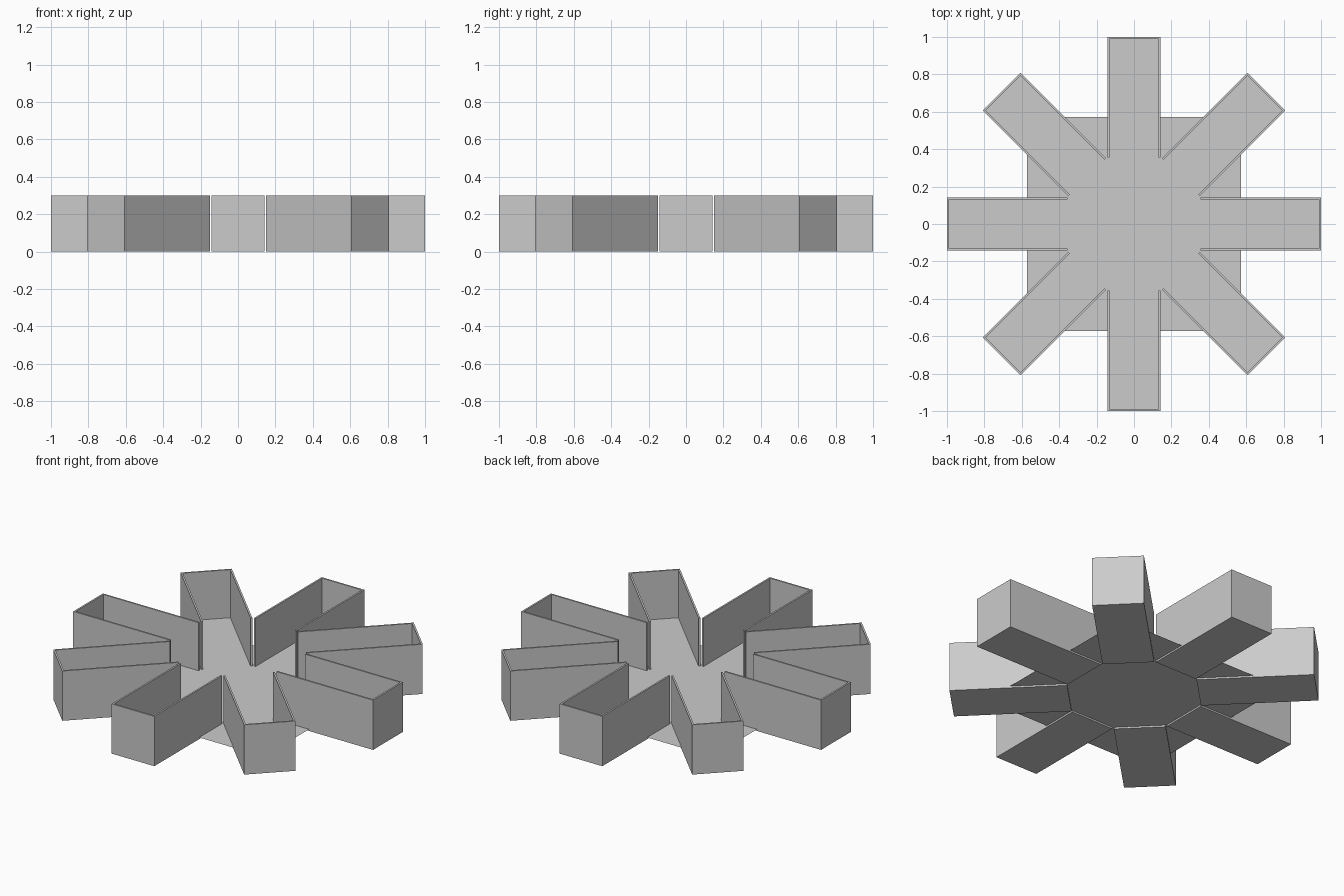
import bpy, bmesh, math
from mathutils import Matrix

if "Cube" in bpy.data.objects:
    bpy.data.objects.remove(bpy.data.objects["Cube"])

R_IN, R_OUT = 0.355, 1.0   # arm start and tip distance from centre
HW, H, T = 0.142, 0.30, 0.01   # arm half width, wall height, sheet thickness
PLATE = 0.573              # half size of the square base plate


def add_object(name, bm):
    mesh = bpy.data.meshes.new(name)
    bm.to_mesh(mesh)
    bm.free()
    ob = bpy.data.objects.new(name, mesh)
    bpy.context.collection.objects.link(ob)
    return ob


# Trough arms: boxes open on top and towards the centre
for i in range(8):
    bm = bmesh.new()
    bmesh.ops.create_cube(bm, size=1)
    bmesh.ops.scale(bm, vec=(R_OUT - R_IN, 2 * HW, H), verts=bm.verts)
    bm.normal_update()
    open_faces = [f for f in bm.faces if f.normal.z > 0.5 or f.normal.x < -0.5]
    bmesh.ops.delete(bm, geom=open_faces, context='FACES')
    bmesh.ops.translate(bm, vec=((R_IN + R_OUT) / 2, 0, H / 2), verts=bm.verts)
    bmesh.ops.rotate(bm, cent=(0, 0, 0), verts=bm.verts,
                     matrix=Matrix.Rotation(i * math.pi / 4, 3, 'Z'))
    arm = add_object(f"trough_arm_{i + 1}", bm)
    mod = arm.modifiers.new("sheet_thickness", 'SOLIDIFY')
    mod.thickness = T
    mod.offset = -1
    mod.use_even_offset = True

# Square base plate, flush with the arm floors
bm = bmesh.new()
bmesh.ops.create_grid(bm, x_segments=1, y_segments=1, size=PLATE,
                      matrix=Matrix.Translation((0, 0, T)))
add_object("base_plate", bm)
